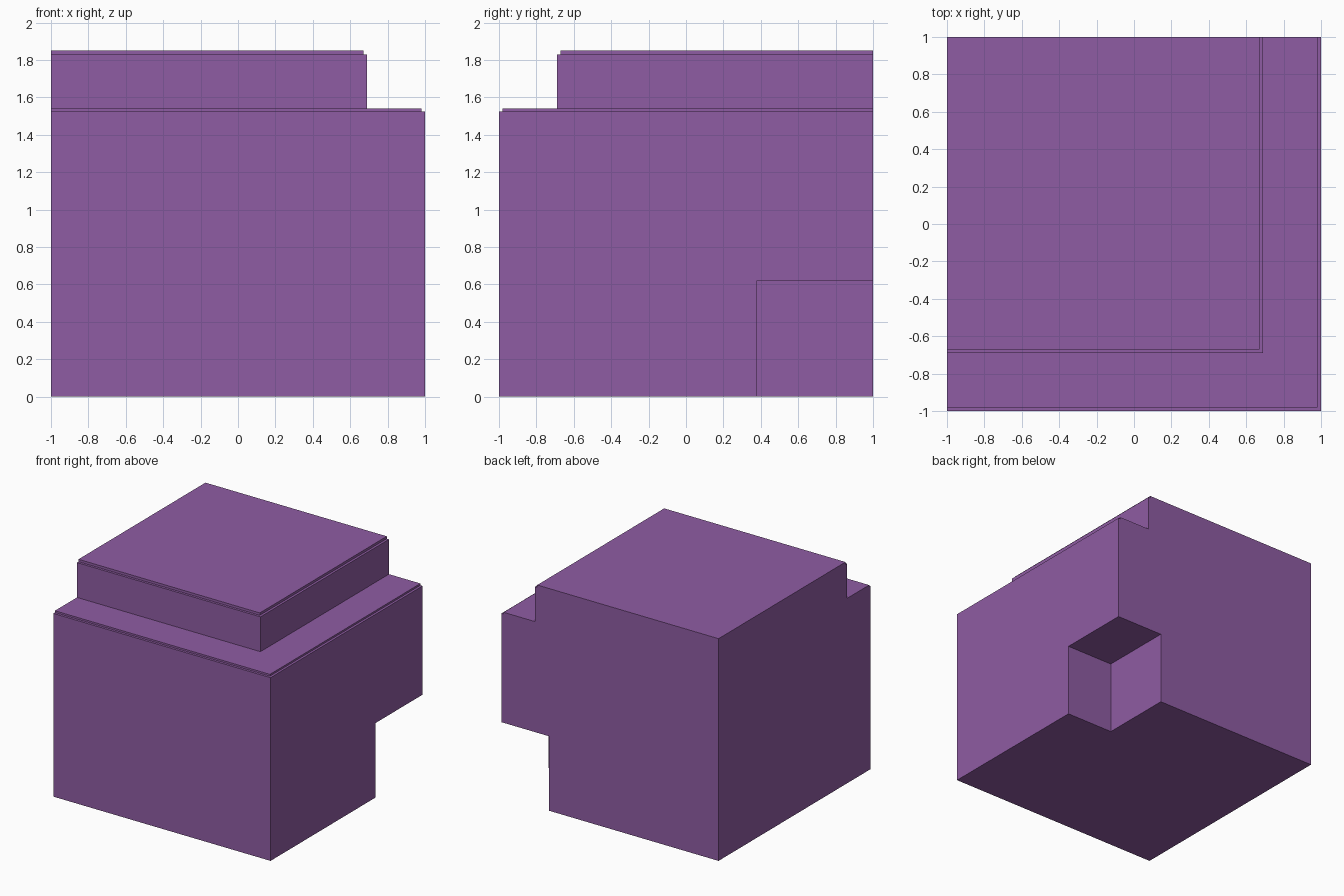
import bpy
import bmesh

if "Cube" in bpy.data.objects:
    bpy.data.objects.remove(bpy.data.objects["Cube"])

purple = bpy.data.materials.new("purple")
purple.diffuse_color = (0.275, 0.107, 0.367, 1.0)
purple.use_nodes = True
purple.node_tree.nodes["Principled BSDF"].inputs["Base Color"].default_value = purple.diffuse_color


def box(name, lo, hi):
    """Axis-aligned box between two corners."""
    bm = bmesh.new()
    bmesh.ops.create_cube(bm, size=1.0)
    for v in bm.verts:
        for i in range(3):
            v.co[i] = lo[i] if v.co[i] < 0 else hi[i]
    mesh = bpy.data.meshes.new(name)
    bm.to_mesh(mesh)
    bm.free()
    mesh.materials.append(purple)
    obj = bpy.data.objects.new(name, mesh)
    bpy.context.collection.objects.link(obj)
    return obj


# Stacked tiers, all flush with the left and back sides: reach, bottom, top
tiers = [
    ("body", 1.00, 0.00, 1.525),
    ("body_rim", 0.98, 1.525, 1.54),
    ("upper_step", 0.69, 1.54, 1.83),
    ("upper_rim", 0.67, 1.83, 1.85),
]
parts = {name: box(name, (-1, -r, z0), (r, 1, z1)) for name, r, z0, z1 in tiers}

# Square notch in the lower back right corner of the body
cutter = box("notch_cutter", (0.56, 0.38, -0.2), (1.2, 1.2, 0.62))
cutter.hide_render = True
cutter.hide_set(True)
notch = parts["body"].modifiers.new("notch", 'BOOLEAN')
notch.operation = 'DIFFERENCE'
notch.solver = 'EXACT'
notch.object = cutter
